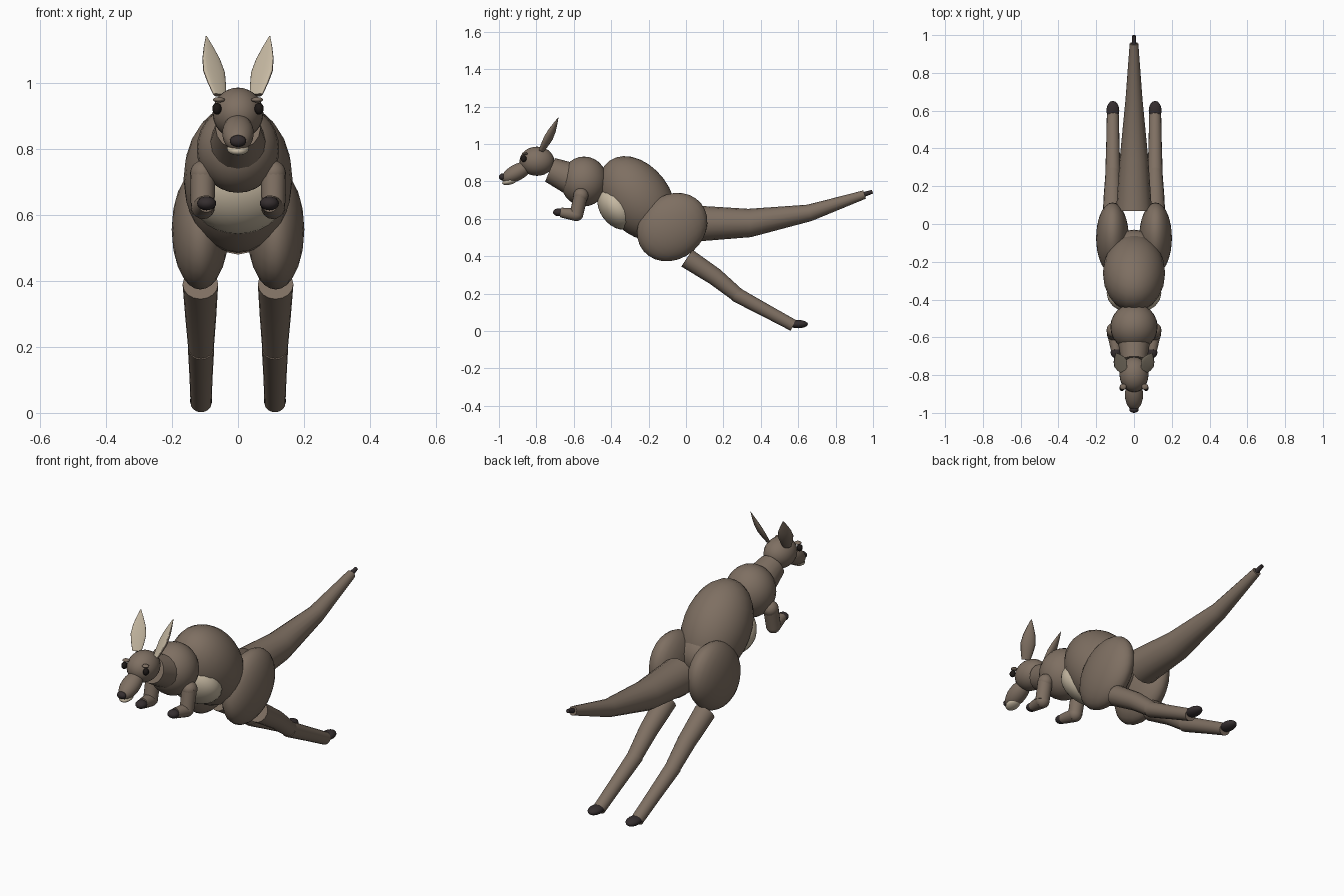
import bpy, bmesh, math
from mathutils import Vector, Matrix

if "Cube" in bpy.data.objects:
    bpy.data.objects.remove(bpy.data.objects["Cube"])


def material(name, rgb):
    m = bpy.data.materials.new(name)
    m.diffuse_color = (*rgb, 1)
    m.use_nodes = True
    m.node_tree.nodes["Principled BSDF"].inputs["Base Color"].default_value = m.diffuse_color
    return m


FUR = material("brown fur", (0.21, 0.16, 0.122))
CREAM = material("cream fur", (0.56, 0.48, 0.36))
DARK = material("dark claw", (0.035, 0.027, 0.028))
EYE = material("eye black", (0.012, 0.009, 0.008))


def finish(name, bm, mats):
    bmesh.ops.recalc_face_normals(bm, faces=bm.faces)
    me = bpy.data.meshes.new(name)
    bm.to_mesh(me)
    bm.free()
    for m in mats:
        me.materials.append(m)
    ob = bpy.data.objects.new(name, me)
    bpy.context.collection.objects.link(ob)
    return ob


def ellipsoid(name, center, radii, mat, tilt=0, seg=24, rings=14):
    """Smooth ellipsoid, tilted about x (positive lifts its back end)."""
    bm = bmesh.new()
    mtx = (Matrix.Translation(center) @ Matrix.Rotation(math.radians(tilt), 4, 'X')
           @ Matrix.Diagonal((*radii, 1)))
    bmesh.ops.create_uvsphere(bm, u_segments=seg, v_segments=rings, radius=1, matrix=mtx)
    for f in bm.faces:
        f.smooth = True
    return finish(name, bm, [mat])


def loft(bm, rings):
    """Skin equal rings of points; smooth sides and flat caps."""
    vs = [[bm.verts.new(p) for p in r] for r in rings]
    n = len(vs[0])
    for a, b in zip(vs, vs[1:]):
        for i in range(n):
            f = bm.faces.new((a[i], a[(i + 1) % n], b[(i + 1) % n], b[i]))
            f.smooth = True
    bm.faces.new(vs[0])
    bm.faces.new(vs[-1])


def tube(name, path, mat, n=16):
    """Tapered round limb through (x, y, z, radius) points."""
    pts = [Vector(p[:3]) for p in path]
    rings = []
    for i, p in enumerate(pts):
        t = (pts[min(i + 1, len(pts) - 1)] - pts[max(i - 1, 0)]).normalized()
        u = t.cross(Vector((1, 0, 0))).normalized()
        v = t.cross(u)
        r = path[i][3]
        rings.append([p + r * (math.cos(2 * math.pi * k / n) * u
                               + math.sin(2 * math.pi * k / n) * v) for k in range(n)])
    bm = bmesh.new()
    loft(bm, rings)
    return finish(name, bm, [mat])


def ear(name, s):
    """Pointed leaf-shaped ear, opening forward and inward, cream inside."""
    base, tip = Vector((s * 0.055, -0.775, 0.965)), Vector((s * 0.096, -0.683, 1.142))
    along = (tip - base).normalized()
    front = Vector((-s * 0.55, -0.8, 0.3))
    front = (front - along * front.dot(along)).normalized()
    wide = along.cross(front)
    n, rings = 16, []
    for t, w in ((0, 0.022), (0.18, 0.031), (0.4, 0.038), (0.62, 0.031), (0.82, 0.017), (1, 0.002)):
        c = base.lerp(tip, t)
        ring = []
        for k in range(n):
            a = 2 * math.pi * k / n
            depth = math.sin(a)
            depth *= 0.15 if depth > 0 else 0.6   # flat front, rounded back
            ring.append(c + w * (math.cos(a) * wide + depth * front))
        rings.append(ring)
    bm = bmesh.new()
    loft(bm, rings)
    bmesh.ops.recalc_face_normals(bm, faces=bm.faces)
    for f in bm.faces:
        if f.normal.dot(front) > 0.75:
            f.material_index = 1
    return finish(name, bm, [FUR, CREAM])


# Body
ellipsoid("torso", (0, -0.26, 0.71), (0.165, 0.25, 0.175), FUR, -53)
ellipsoid("hips", (0, -0.17, 0.615), (0.135, 0.14, 0.125), FUR)
ellipsoid("belly", (0, -0.365, 0.66), (0.145, 0.13, 0.095), CREAM, -53)
ellipsoid("chest", (0, -0.545, 0.80), (0.125, 0.125, 0.133), FUR)
tube("neck", [(0, -0.727, 0.862, 0.068), (0, -0.58, 0.80, 0.092)], FUR)

# Tail
tube("tail", [(0, 0.07, 0.575, 0.095), (0, 0.34, 0.578, 0.076),
              (0, 0.66, 0.632, 0.045), (0, 0.955, 0.73, 0.023)], FUR)
tube("tail_tip", [(0, 0.94, 0.727, 0.014), (0, 0.997, 0.745, 0.010)], DARK, 10)

# Head
ellipsoid("head", (0, -0.797, 0.908), (0.077, 0.093, 0.078), FUR)
ellipsoid("muzzle", (0, -0.905, 0.848), (0.048, 0.088, 0.044), FUR, 28)
ellipsoid("nose", (0, -0.983, 0.824), (0.025, 0.017, 0.018), DARK, 0, 16, 10)
ellipsoid("chin", (0, -0.942, 0.801), (0.034, 0.042, 0.018), CREAM, 15, 16, 10)

for s, side in ((1, "left"), (-1, "right")):
    # Face details
    ellipsoid(side + "_eye", (s * 0.064, -0.868, 0.922), (0.014, 0.016, 0.018), EYE, 0, 16, 10)
    ellipsoid(side + "_brow", (s * 0.058, -0.862, 0.949), (0.018, 0.016, 0.008), FUR, 0, 16, 10)
    ear(side + "_ear", s)

    # Front limbs
    ellipsoid(side + "_shoulder", (s * 0.107, -0.562, 0.725), (0.038, 0.04, 0.04), FUR)
    tube(side + "_upper_arm", [(s * 0.107, -0.562, 0.73, 0.038), (s * 0.107, -0.585, 0.625, 0.036)], FUR)
    ellipsoid(side + "_elbow", (s * 0.106, -0.585, 0.624), (0.036, 0.036, 0.036), FUR, 0, 16, 10)
    tube(side + "_forearm", [(s * 0.106, -0.585, 0.622, 0.035), (s * 0.096, -0.668, 0.634, 0.026)], FUR)
    ellipsoid(side + "_paw", (s * 0.095, -0.68, 0.635), (0.029, 0.031, 0.021), DARK, 0, 16, 10)

    # Hind limbs, stretched back in mid leap
    ellipsoid(side + "_thigh", (s * 0.114, -0.074, 0.556), (0.087, 0.2, 0.17), FUR, 40)
    tube(side + "_shin", [(s * 0.114, 0.005, 0.39, 0.054), (s * 0.113, 0.155, 0.291, 0.047),
                          (s * 0.112, 0.285, 0.185, 0.038)], FUR)
    tube(side + "_foot", [(s * 0.112, 0.265, 0.197, 0.040), (s * 0.112, 0.43, 0.108, 0.035),
                          (s * 0.112, 0.574, 0.030, 0.032)], FUR)
    ellipsoid(side + "_toes", (s * 0.112, 0.60, 0.037), (0.034, 0.052, 0.022), DARK, 0, 16, 10)
